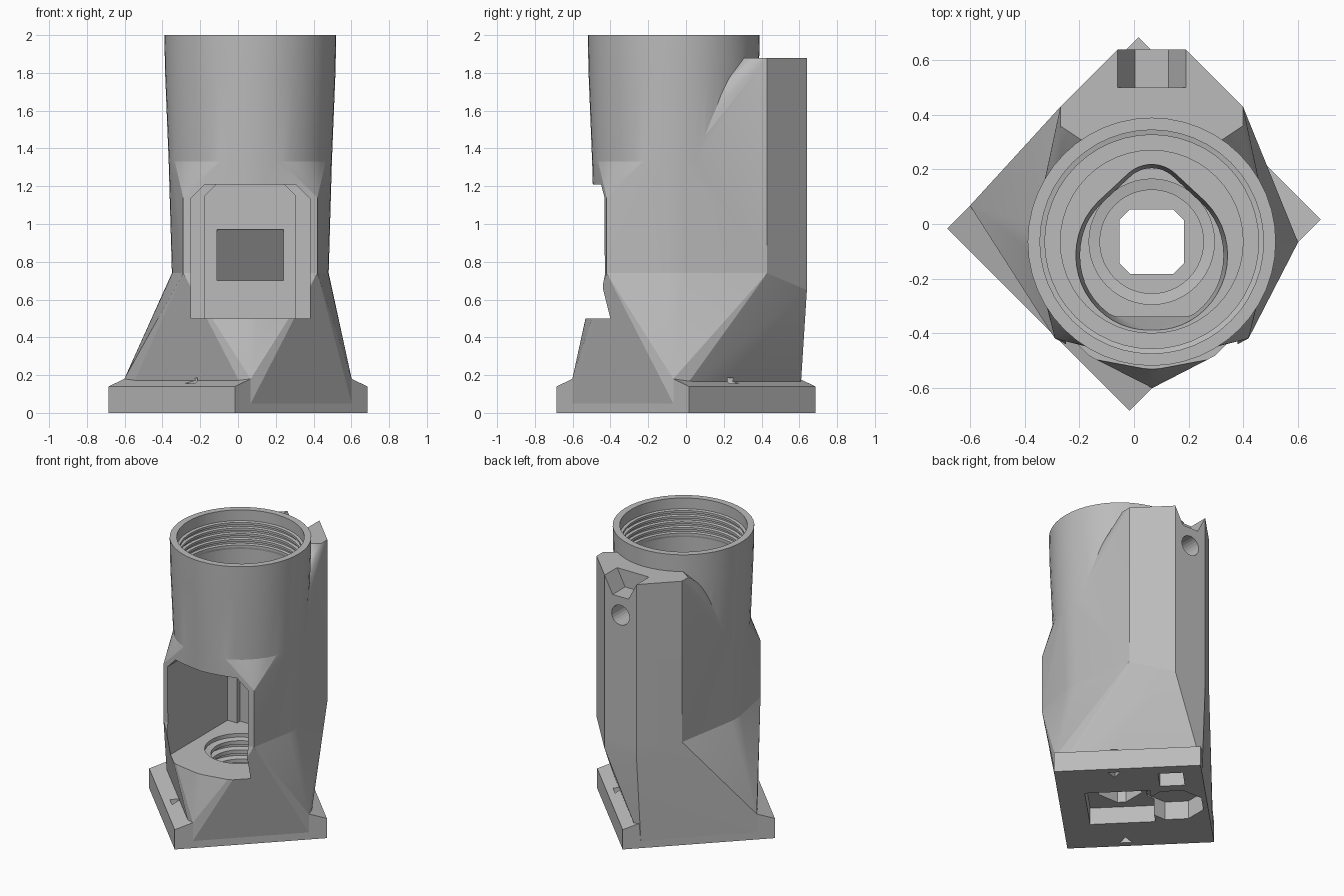
import bpy, bmesh, math
from mathutils import Vector

cube = bpy.data.objects.get("Cube")
if cube:
    bpy.data.objects.remove(cube, do_unlink=True)

CX, CY = 0.065, -0.065      # axis of the tube
R2 = math.sqrt(2)

grey = bpy.data.materials.new("plain grey")
grey.use_nodes = True
colour = (0.5, 0.5, 0.5, 1)
grey.diffuse_color = colour
grey.node_tree.nodes["Principled BSDF"].inputs["Base Color"].default_value = colour


def make(name, bm):
    bmesh.ops.recalc_face_normals(bm, faces=bm.faces)
    mesh = bpy.data.meshes.new(name)
    bm.to_mesh(mesh)
    bm.free()
    mesh.materials.append(grey)
    ob = bpy.data.objects.new(name, mesh)
    bpy.context.collection.objects.link(ob)
    return ob


def hull(name, points):
    bm = bmesh.new()
    for p in points:
        bm.verts.new(p)
    res = bmesh.ops.convex_hull(bm, input=bm.verts)
    loose = {g for g in res["geom_interior"] + res["geom_unused"] if isinstance(g, bmesh.types.BMVert)}
    bmesh.ops.delete(bm, geom=list(loose), context="VERTS")
    bmesh.ops.dissolve_limit(bm, angle_limit=0.002, verts=bm.verts, edges=bm.edges)
    return make(name, bm)


def ring(r, z, n=48, x=CX, y=CY, turn=0.0):
    return [Vector((x + r * math.cos(turn + math.tau * i / n),
                    y + r * math.sin(turn + math.tau * i / n), z)) for i in range(n)]


def lathe(name, profile, n=48):
    """Closed solid from (radius, height) pairs around the tube axis."""
    bm = bmesh.new()
    rows = [[bm.verts.new(p) for p in ring(r, z, n)] for r, z in profile]
    for a, b in zip(rows, rows[1:]):
        for i in range(n):
            j = (i + 1) % n
            bm.faces.new((a[i], a[j], b[j], b[i]))
    bm.faces.new(rows[0])
    bm.faces.new(rows[-1])
    return make(name, bm)


def diamond(u, v, z, u0=0.0, v0=0.0):
    """Rectangle turned 45 degrees, given by its half sizes."""
    return [Vector(((a + b) / R2, (a - b) / R2, z))
            for a in (u0 - u, u0 + u) for b in (v0 - v, v0 + v)]


def thread(r_out, r_in, top, bottom, turns):
    step = (top - bottom) / turns
    pts = []
    for i in range(turns):
        z = top - i * step
        pts += [(r_out, z), (r_out, z - step * 0.4), (r_in, z - step * 0.5), (r_in, z - step * 0.9)]
    return pts


def combine(target, other, operation):
    mod = target.modifiers.new(operation, "BOOLEAN")
    mod.operation, mod.object, mod.solver = operation, other, "EXACT"
    bpy.context.view_layer.update()
    deps = bpy.context.evaluated_depsgraph_get()
    mesh = bpy.data.meshes.new_from_object(target.evaluated_get(deps))
    target.modifiers.clear()
    target.data = mesh
    bpy.data.objects.remove(other, do_unlink=True)


def mirror_x(half, *rest):
    return [Vector((CX + s * half, *rest)) for s in (-1, 1)]


# Waist outline shared by the skirt and the upper housing
waist = ring(0.415, 0.74) + mirror_x(0.355, -0.42, 0.74) + mirror_x(0.335, 0.43, 0.74)
waist += mirror_x(0.125, 0.64, 0.74)

# Skirt: turned rectangular foot blending into the waist
body = hull("housing", diamond(0.378, 0.473, 0.18) + diamond(0.378, 0.473, 0.05)
            + waist + mirror_x(0.125, 0.64, 0.65))

# Upper housing: waist, front frame, tube collar and rear block
upper = waist + ring(0.432, 1.33) + mirror_x(0.355, -0.42, 1.14)
for half, y in ((0.335, 0.43), (0.125, 0.64), (0.335, 0.36), (0.26, 0.31)):
    upper += mirror_x(half, y, 1.88)
combine(body, hull("upper_housing", upper), "UNION")

# Base plate with sloping flanges
combine(body, hull("base_plate", diamond(0.496, 0.473, 0) + diamond(0.496, 0.473, 0.14)
                   + diamond(0.378, 0.473, 0.18)), "UNION")

# Upper tube
combine(body, lathe("upper_tube", [(0.41, 1.25), (0.432, 1.33), (0.451, 1.8), (0.455, 2.0)]), "UNION")

# Threaded bore with a flat ledge
bore = [(0.41, 2.1), (0.41, 1.95)] + thread(0.41, 0.392, 1.94, 1.74, 5)
bore += [(0.395, 1.73), (0.395, 1.42), (0.335, 1.42), (0.335, 1.38)]
cutters = [lathe("bore_cutter", bore)]

# Rounded throat narrowing from the bore to the front chamber
throat = []
for z, big, small in ((1.15, 0.26, 0.11), (1.4, 0.28, 0.13)):
    low = -0.325 if z < 1.3 else -0.4
    throat += [p for p in ring(big, z, y=-0.115) if p.y > low] + ring(small, z, y=0.09)
cutters.append(hull("throat_cutter", throat))

# Front chamber and its shallow inner recess, both with bevelled top corners
for name, half, bevel, y in (("chamber_cutter", 0.315, 0.075, 0.24),
                             ("recess_cutter", 0.24, 0.06, 0.275)):
    shape = []
    for depth in (-0.8, y):
        shape += mirror_x(half, depth, 0.5) + mirror_x(half, depth, 1.21 - bevel)
        shape += mirror_x(half - bevel, depth, 1.21)
    cutters.append(hull(name, shape))

# Sloped pocket in the chamber's rear wall
pocket = []
for y, z in ((0.2, 0.7), (0.2, 0.97), (0.3, 0.97), (0.5, 0.7)):
    pocket += mirror_x(0.176, y, z)
cutters.append(hull("rear_pocket_cutter", pocket))

# Threaded socket in the chamber floor and square hole through the base
cutters.append(lathe("socket_cutter", [(0.23, 0.55)] + thread(0.23, 0.19, 0.5, 0.24, 4) + [(0.19, 0.22)]))
hole = []
for z in (-0.1, 0.3):
    for a, b in ((0.118, 0.08), (0.08, 0.118)):
        for s in (-1, 1):
            hole += mirror_x(a, CY + s * b, z)
cutters.append(hull("square_hole_cutter", hole))

# Underside recesses
for name, u, v, u0, v0, top in (("square_recess_cutter", 0.2, 0.21, 0, 0.09, 0.12),
                                ("side_recess_cutter", 0.08, 0.08, 0.33, -0.27, 0.1)):
    cutters.append(hull(name, diamond(u, v, -0.1, u0, v0) + diamond(u, v, top, u0, v0)))
ox, oy = -0.26 / R2, 0.26 / R2
cutters.append(hull("nut_recess_cutter", ring(0.195, -0.1, 8, ox, oy, math.pi / 8)
                    + ring(0.195, 0.13, 8, ox, oy, math.pi / 8)))
for u, turn in ((-0.43, 0.25), (0.43, 1.25)):
    x, y = (u + 0.09) / R2, (u - 0.09) / R2
    cutters.append(hull("flange_hole_cutter", ring(0.045, -0.1, 3, x, y, math.pi * turn)
                        + ring(0.045, 0.185, 3, x, y, math.pi * turn)))

# Tapered notch and screw hole in the rear block
notch = []
for half, z in ((0.062, 1.76), (0.125, 1.88), (0.125, 1.95)):
    for y in (0.5, 0.75):
        notch += mirror_x(half, y, z)
cutters.append(hull("notch_cutter", notch))
screw = [Vector((p.x, y, 1.63 + p.y)) for y in (0.48, 0.75) for p in ring(0.07, 0, 24, CX, 0)]
cutters.append(hull("screw_hole_cutter", screw))

for cutter in cutters:
    combine(body, cutter, "DIFFERENCE")

# Smooth round walls, sharp edges kept
bpy.ops.object.select_all(action="DESELECT")
body.select_set(True)
bpy.context.view_layer.objects.active = body
bpy.ops.object.shade_smooth_by_angle(angle=math.radians(10))
